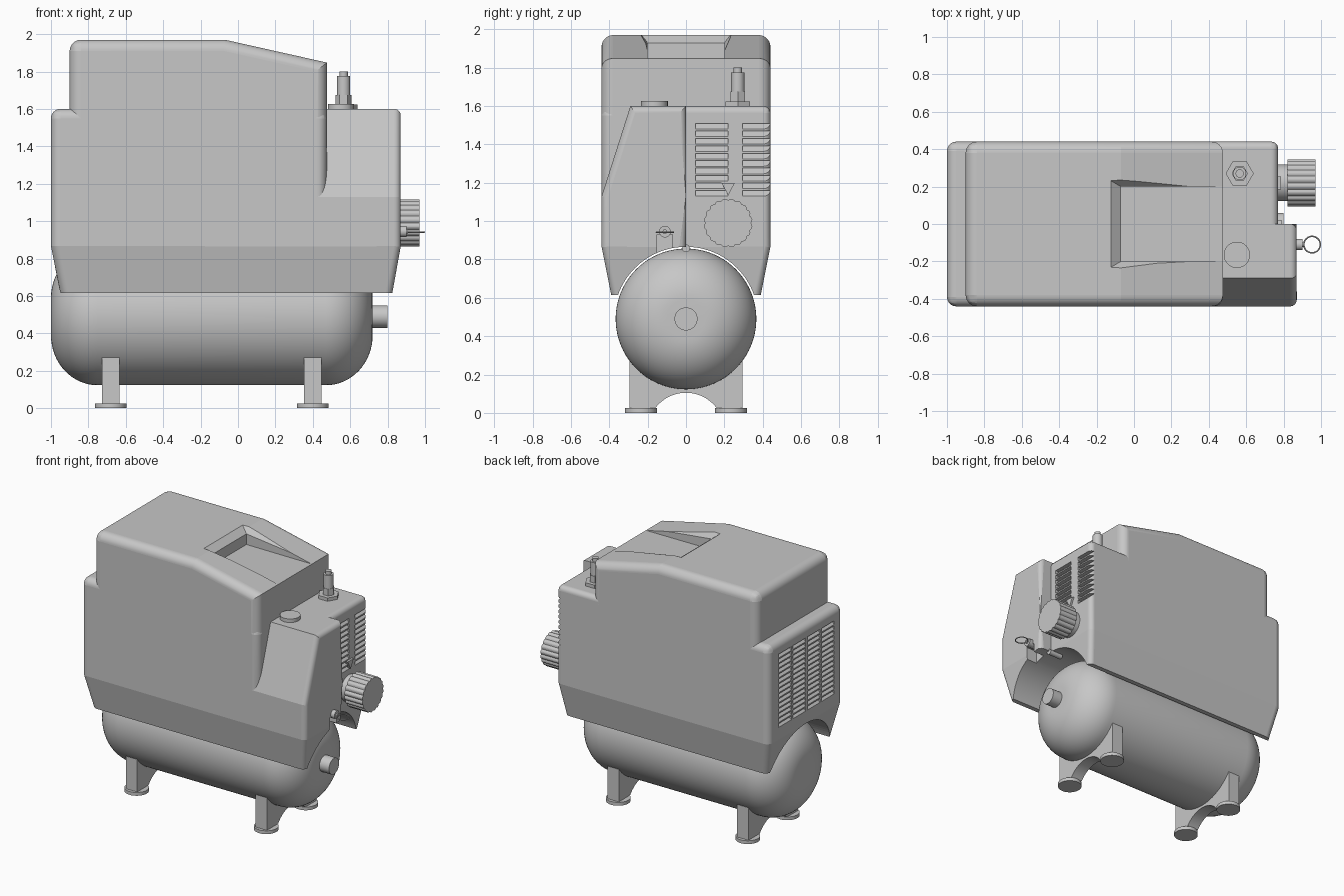
import bpy, bmesh, math

if "Cube" in bpy.data.objects:
    bpy.data.objects.remove(bpy.data.objects["Cube"])

grey = bpy.data.materials.new("light_grey")
grey.use_nodes = True
COLOUR = (0.57, 0.57, 0.57, 1)
grey.diffuse_color = COLOUR
grey.node_tree.nodes["Principled BSDF"].inputs["Base Color"].default_value = COLOUR


def finish(name, bm):
    bmesh.ops.recalc_face_normals(bm, faces=bm.faces)
    mesh = bpy.data.meshes.new(name)
    bm.to_mesh(mesh)
    bm.free()
    mesh.materials.append(grey)
    ob = bpy.data.objects.new(name, mesh)
    bpy.context.collection.objects.link(ob)
    return ob


def round_edges(bm, rule, radius):
    edges = []
    for e in bm.edges:
        a, b = e.verts[0].co, e.verts[1].co
        if rule((a + b) / 2, b - a):
            edges.append(e)
    bmesh.ops.bevel(bm, geom=edges, offset=radius, segments=10, profile=0.5,
                    affect='EDGES', clamp_overlap=True)


def skin(bm, loops):
    """Close a stack of equal point loops into a solid."""
    rows = [[bm.verts.new(p) for p in loop] for loop in loops]
    n = len(rows[0])
    for low, high in zip(rows, rows[1:]):
        for i in range(n):
            j = (i + 1) % n
            bm.faces.new((low[i], low[j], high[j], high[i]))
    bm.faces.new(rows[0])
    bm.faces.new(rows[-1])


def block(name, levels, rule=None, radius=0.04):
    """Stack of rectangles: x0, x1, y0, y1, z at x0, z at x1."""
    bm = bmesh.new()
    skin(bm, [[(x0, y0, za), (x1, y0, zb), (x1, y1, zb), (x0, y1, za)]
              for x0, x1, y0, y1, za, zb in levels])
    if rule:
        round_edges(bm, rule, radius)
    return finish(name, bm)


def prism(name, points, axis, lo, hi, rule=None, radius=0.04):
    bm = bmesh.new()
    place = {'x': lambda p, a: (a, p[0], p[1]),
             'y': lambda p, a: (p[0], a, p[1]),
             'z': lambda p, a: (p[0], p[1], a)}[axis]
    skin(bm, [[place(p, a) for p in points] for a in (lo, hi)])
    if rule:
        round_edges(bm, rule, radius)
    return finish(name, bm)


def circle(cx, cy, r, n=48):
    return [(cx + r * math.cos(math.tau * i / n), cy + r * math.sin(math.tau * i / n))
            for i in range(n)]


def volume(mesh):
    bm = bmesh.new()
    bm.from_mesh(mesh)
    size = abs(bm.calc_volume())
    bm.free()
    return size


def cut(cutter, *targets):
    """Subtract the cutter, taking the first solver that gives a sound solid."""
    for target in targets:
        before = volume(target.data)
        for solver in ('EXACT', 'MANIFOLD', 'FLOAT'):
            mod = target.modifiers.new("cut", 'BOOLEAN')
            mod.operation, mod.solver, mod.object = 'DIFFERENCE', solver, cutter
            bpy.context.view_layer.update()
            graph = bpy.context.evaluated_depsgraph_get()
            result = bpy.data.meshes.new_from_object(target.evaluated_get(graph))
            target.modifiers.remove(mod)
            if before * 0.4 < volume(result) < before - 1e-6:
                target.data = result
                break
    bpy.data.objects.remove(cutter)


def louvres(name, face_x, inward, columns, z0, z1, rows):
    """Wedge slots that are deepest along their upper edge."""
    bm = bmesh.new()
    pitch = (z1 - z0) / rows
    out, deep = face_x - inward * 0.01, face_x + inward * 0.03
    for y0, y1 in columns:
        for i in range(rows):
            z = z0 + i * pitch
            top = z + pitch * 0.74
            section = [(out, z), (face_x, z), (deep, top), (out, top)]
            skin(bm, [[(x, y, h) for x, h in section] for y in (y0, y1)])
    return finish(name, bm)


# Housing: main shell, raised cover and two end blocks
def upright_or_top(m, d):
    return abs(d.z) > 0.1 or m.z > 1.59


housing = block("housing", [
    (-0.95, 0.475, -0.39, 0.39, 0.615, 0.615),
    (-1, 0.475, -0.44, 0.44, 0.865, 0.865),
    (-1, 0.475, -0.44, 0.44, 1.6, 1.6)], upright_or_top, 0.05)


def cover_rule(m, d):
    across = abs(d.y) > 0.1
    return m.z > 1.25 and not (across and m.x > -0.5)


cover = prism("cover", [(-0.9, 1.2), (0.475, 1.2), (0.475, 1.848), (-0.07, 1.97), (-0.9, 1.97)],
              'y', -0.44, 0.44, cover_rule, 0.06)
front_end = block("front_end", [
    (0.42, 0.825, -0.39, 0, 0.615, 0.615),
    (0.42, 0.87, -0.44, 0, 0.865, 0.865),
    (0.42, 0.87, -0.44, 0, 1.13, 1.13),
    (0.42, 0.87, -0.29, 0, 1.6, 1.6)],
    lambda m, d: m.x > 0.75 and upright_or_top(m, d), 0.035)
back_end = block("back_end", [
    (0.42, 0.735, -0.02, 0.39, 0.615, 0.615),
    (0.42, 0.77, -0.02, 0.44, 0.865, 0.865),
    (0.42, 0.77, -0.02, 0.44, 1.6, 1.6)],
    lambda m, d: m.x > 0.5 and m.y > 0.1 and upright_or_top(m, d), 0.035)

# Handle recess, tank arch, drain notch and louvre slots
cut(block("recess", [
    (-0.07, 0.6, -0.2, 0.2, 1.85, 1.848),
    (-0.07, 0.6, -0.2, 0.2, 1.93, 1.852),
    (-0.13, 0.6, -0.235, 0.235, 1.975, 1.92),
    (-0.13, 0.6, -0.235, 0.235, 2.1, 2.1)]), cover)
cut(prism("arch", circle(0, 0.49, 0.376, 96), 'x', -1.2, 1.2), housing, front_end, back_end)
cut(block("notch", [(0.78, 1, -0.15, -0.07, 0.7, 0.7),
                    (0.78, 1, -0.15, -0.07, 0.93, 0.93)]), front_end)
cut(louvres("end_slots", 0.77, -1, [(0.05, 0.22), (0.295, 0.46)], 1.13, 1.52, 10), back_end)
grille = [(-0.335 + 0.17 * i, -0.185 + 0.17 * i) for i in range(4)]
cut(louvres("grille_slots", -1, 1, grille, 0.96, 1.52, 15), housing)

# Tank: spun profile with domed ends
bm = bmesh.new()
dome = [(0.25 * (1 - math.sin(t)), 0.1 + 0.267 * math.cos(t))
        for t in [math.pi / 2 * (1 - i / 16) for i in range(17)]]
profile = [(-1, 0)] + [(-1 + d, r) for d, r in dome]
profile += [(0.72 - d, r) for d, r in reversed(dome)] + [(0.72, 0)]
verts = [bm.verts.new((x, 0, 0.49 + r)) for x, r in profile]
edges = [bm.edges.new(pair) for pair in zip(verts, verts[1:])]
bmesh.ops.spin(bm, geom=verts + edges, cent=(0, 0, 0.49), axis=(1, 0, 0),
               angle=math.tau, steps=80, use_duplicate=False)
bmesh.ops.remove_doubles(bm, verts=bm.verts, dist=0.0005)
finish("tank", bm)
prism("tank_port", circle(0, 0.49, 0.06), 'x', 0.68, 0.8)
prism("tank_fitting", circle(0, 0.858, 0.02, 40), 'x', 0.68, 0.79)

# Legs with arched underside, standing on round feet
arch = [(0.2 * math.sin(t), 0.2 * math.cos(t) - 0.095)
        for t in [0.92 * (1 - i / 12) for i in range(25)]]
leg = [(-0.295, 0.02), (-0.295, 0.27), (0.295, 0.27), (0.295, 0.02)] + arch
for end, x in (("left", 0.4), ("right", -0.68)):
    prism(end + "_leg", leg, 'x', x - 0.047, x + 0.047)
    for side, y in (("front", -0.235), ("back", 0.235)):
        prism(f"{side}_{end}_foot", circle(x, y, 0.084), 'z', 0, 0.025)

# Fluted intake filter, its neck and marker
flutes = []
for i in range(160):
    t = math.tau * i / 160
    r = 0.119 + 0.008 * abs(math.sin(10 * t))
    flutes.append((0.22 + r * math.cos(t), 0.99 + r * math.sin(t)))
prism("filter_knob", flutes, 'x', 0.82, 0.97)
prism("filter_neck", circle(0.22, 0.99, 0.098), 'x', 0.75, 0.83)
prism("filter_marker", [(0.185, 1.2), (0.255, 1.2), (0.22, 1.135)], 'x', 0.76, 0.785)

# Filler cap and safety valve on the top
prism("filler_cap", circle(0.55, -0.165, 0.07), 'z', 1.58, 1.627)
prism("valve_base", circle(0.565, 0.27, 0.075, 6), 'z', 1.58, 1.625)
prism("valve_nut", circle(0.565, 0.27, 0.043, 6), 'z', 1.62, 1.675)
prism("valve_stem", circle(0.565, 0.27, 0.035), 'z', 1.67, 1.775)
prism("valve_tip", circle(0.565, 0.27, 0.022), 'z', 1.77, 1.8)

# Drain valve with pull ring
prism("drain_valve", circle(-0.11, 0.945, 0.03), 'x', 0.77, 0.9)
prism("drain_pin", circle(-0.11, 0.945, 0.012), 'x', 0.89, 0.91)
bpy.ops.mesh.primitive_torus_add(location=(0.952, -0.11, 0.942), major_radius=0.044,
                                 minor_radius=0.004, major_segments=40, minor_segments=10)
ring = bpy.context.object
ring.name = "pull_ring"
ring.data.materials.append(grey)

# Smooth shading on rounded surfaces, flat on the large panels
bpy.ops.object.select_all(action='DESELECT')
for ob in bpy.context.collection.objects:
    if ob.type == 'MESH' and grey.name in ob.data.materials:
        ob.select_set(True)
        bpy.context.view_layer.objects.active = ob
bpy.ops.object.shade_smooth_by_angle(angle=math.radians(10))
for part in (housing, cover, front_end, back_end):
    for face in part.data.polygons:
        if face.area > 0.02:
            face.use_smooth = False
